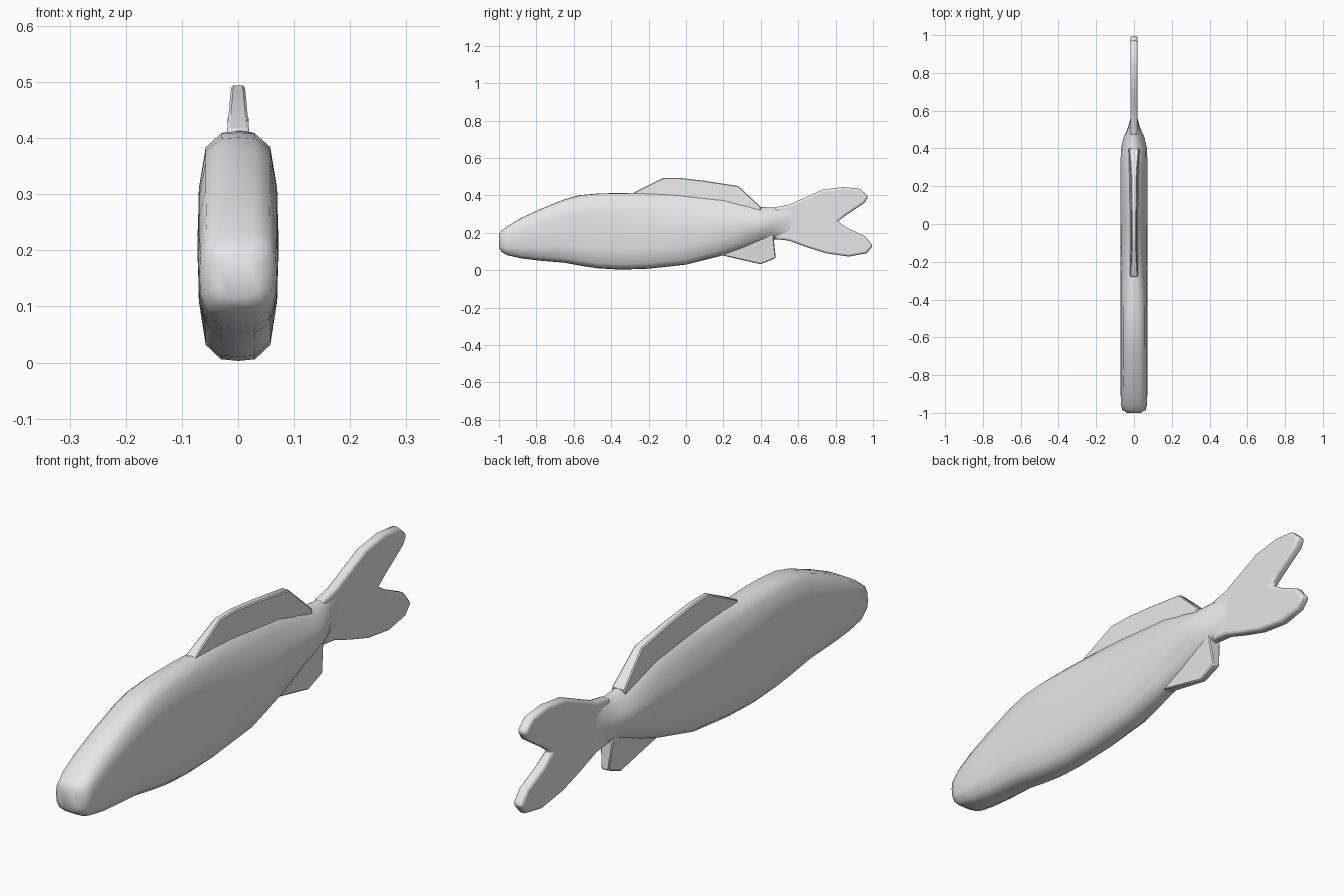
import bpy, bmesh
from math import radians

if "Cube" in bpy.data.objects:
    bpy.data.objects.remove(bpy.data.objects["Cube"])

grey = bpy.data.materials.new("light grey")
grey.diffuse_color = (0.8, 0.8, 0.8, 1)
grey.use_nodes = True
grey.node_tree.nodes["Principled BSDF"].inputs["Base Color"].default_value = grey.diffuse_color


def finish(name, bm, angle, bevel=0.0, segments=1):
    """Turn a bmesh into a shaded, optionally bevelled object."""
    bmesh.ops.recalc_face_normals(bm, faces=bm.faces)
    mesh = bpy.data.meshes.new(name)
    bm.to_mesh(mesh)
    bm.free()
    obj = bpy.data.objects.new(name, mesh)
    bpy.context.collection.objects.link(obj)
    mesh.materials.append(grey)
    if bevel:
        mod = obj.modifiers.new("rounded rim", 'BEVEL')
        mod.width, mod.segments = bevel, segments
        mod.limit_method = 'ANGLE'
        mod.angle_limit = radians(50)
    bpy.ops.object.select_all(action='DESELECT')
    obj.select_set(True)
    bpy.context.view_layer.objects.active = obj
    bpy.ops.object.shade_smooth_by_angle(angle=radians(angle))
    return obj


def plate(name, outline, half, bevel, segments):
    """Thin fin from a (y, z) outline; half(z) is its half thickness."""
    bm = bmesh.new()
    sides = [[bm.verts.new((s * half(z), y, z)) for y, z in outline] for s in (-1, 1)]
    for side in sides:
        bm.faces.new(side)
    n = len(outline)
    for i in range(n):
        j = (i + 1) % n
        bm.faces.new((sides[0][i], sides[0][j], sides[1][j], sides[1][i]))
    return finish(name, bm, 40, bevel, segments)


# Half cross-sections, belly to back: boxy (front) and pinched (near the fins)
BOXY = [(0, 0), (.42, .007), (.8, .07), (.97, .26), (1, .5),
        (.97, .75), (.8, .935), (.42, .995), (0, 1)]
PINCHED = [(0, 0), (.25, .03), (.5, .13), (.85, .3), (1, .5),
           (.9, .68), (.58, .84), (.27, .97), (0, 1)]

# Body stations: y, belly z, back z, half width, belly pinch, back pinch
STATIONS = [
    (-1.0, .115, .195, .035, 0, 0), (-.985, .098, .212, .062, 0, 0),
    (-.955, .08, .235, .069, 0, 0), (-.88, .063, .28, .071, 0, 0),
    (-.78, .051, .326, .072, 0, 0), (-.65, .04, .379, .072, 0, 0),
    (-.57, .025, .401, .072, 0, 0), (-.47, .01, .41, .072, 0, 0),
    (-.35, .003, .413, .072, 0, .15), (-.2, .008, .415, .072, 0, .6),
    (0, .03, .41, .072, 0, 1), (.2, .08, .39, .072, .4, 1),
    (.32, .12, .36, .071, .8, 1), (.4, .148, .338, .069, 1, 1),
    (.46, .163, .335, .055, 1, 1), (.51, .168, .338, .032, .8, .8),
    (.56, .175, .335, .019, 0, 0),
]

bm = bmesh.new()
rings = []
for y, low, high, width, belly, back in STATIONS:
    half = []
    for i, (a, b) in enumerate(zip(BOXY, PINCHED)):
        k = belly if i < 4 else back
        half.append((width * (a[0] + k * (b[0] - a[0])),
                     low + (high - low) * (a[1] + k * (b[1] - a[1]))))
    loop = half + [(-x, z) for x, z in half[-2:0:-1]]
    rings.append([bm.verts.new((x, y, z)) for x, z in loop])
for r, s in zip(rings, rings[1:]):
    for i in range(len(r)):
        j = (i + 1) % len(r)
        bm.faces.new((r[i], r[j], s[j], s[i]))
bm.faces.new(rings[0])
bm.faces.new(rings[-1])
finish("body", bm, 75)

# Forked tail
plate("tail_fin", [
    (.47, .335), (.55, .35), (.64, .39), (.73, .43), (.84, .445), (.93, .435),
    (.975, .395), (.955, .36), (.85, .29), (.81, .26), (.87, .222), (.96, .18),
    (1.0, .13), (.965, .09), (.87, .073), (.75, .09), (.64, .125), (.55, .158),
    (.47, .167)], lambda z: .019, .012, 3)

# Back fin, thinner towards its upper edge
plate("dorsal_fin", [
    (-.28, .415), (-.12, .494), (-.03, .493), (.1, .478), (.28, .45), (.4, .338),
    (.4, .31), (-.28, .38)], lambda z: .02 - .008 * (z - .41) / .085, .004, 1)

# Belly fin, thinner towards its lower edge
plate("anal_fin", [
    (.19, .08), (.4, .032), (.48, .065), (.47, .16), (.47, .2), (.19, .2)],
    lambda z: .012 + .1 * (z - .03), .004, 1)
